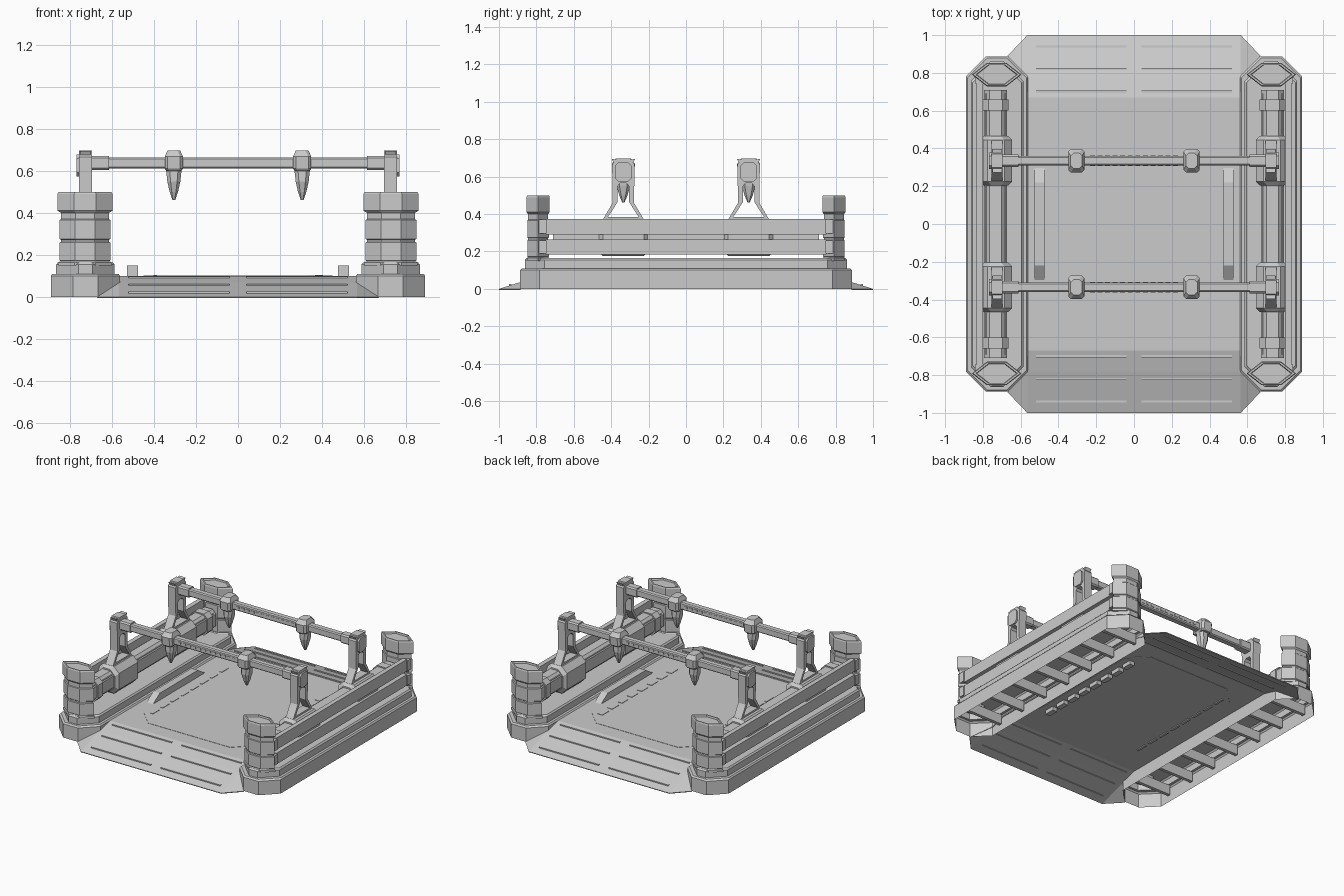
import bpy, bmesh
from mathutils import Vector

if "Cube" in bpy.data.objects:
    bpy.data.objects.remove(bpy.data.objects["Cube"])


def make(name, verts, faces, mx=False, my=False):
    me = bpy.data.meshes.new(name)
    me.from_pydata(verts, [], faces)
    bm = bmesh.new()
    bm.from_mesh(me)
    bmesh.ops.recalc_face_normals(bm, faces=bm.faces)
    bm.to_mesh(me)
    bm.free()
    ob = bpy.data.objects.new(name, me)
    bpy.context.collection.objects.link(ob)
    if mx or my:
        m = ob.modifiers.new("mirror", "MIRROR")
        m.use_axis = (mx, my, False)
        m.use_mirror_merge = False
    return ob


def loft(name, rings, bottom=True, top=True, **kw):
    n = len(rings[0])
    verts = [v for r in rings for v in r]
    faces = [(i * n + j, i * n + (j + 1) % n, (i + 1) * n + (j + 1) % n, (i + 1) * n + j)
             for i in range(len(rings) - 1) for j in range(n)]
    if bottom:
        faces.append(tuple(range(n)))
    if top:
        faces.append(tuple(range((len(rings) - 1) * n, len(rings) * n)))
    return make(name, verts, faces, **kw)


def oct2(a, b, c, ca=0, cb=0):
    """Chamfered rectangle outline, half sizes a and b, chamfer c."""
    p = [(a, b - c), (a - c, b), (c - a, b), (-a, b - c),
         (-a, c - b), (c - a, -b), (a - c, -b), (a, c - b)]
    return [(ca + u, cb + v) for u, v in p]


def box(name, x0, x1, y0, y1, z0, z1, **kw):
    r = [(x0, y0), (x1, y0), (x1, y1), (x0, y1)]
    return loft(name, [[(x, y, z) for x, y in r] for z in (z0, z1)], **kw)


def bar_x(name, x0, x1, y, z, hy, hz, c, **kw):
    return loft(name, [[(x, u, v) for u, v in oct2(hy, hz, c, y, z)] for x in (x0, x1)], **kw)


def bar_y(name, y0, y1, x, z, hx, hz, c, **kw):
    return loft(name, [[(u, y, v) for u, v in oct2(hx, hz, c, x, z)] for y in (y0, y1)], **kw)


BOTH = dict(mx=True, my=True)
CX = 0.727   # centre line of the side walls
AY = 0.335   # gantry position

# Deck sheet with sloped entry ramps and folded corners
rows = [(-1, 0), (-.78, .07), (-.67, .1), (.67, .1), (.78, .07), (1, 0)]
verts = [(s * .565, y, z) for y, z in rows for s in (-1, 1)]
faces = [(2 * i, 2 * i + 1, 2 * i + 3, 2 * i + 2) for i in range(5)]
for s in (-1, 1):
    for e, a in ((-1, 0), (1, 10)):
        k = 0 if s < 0 else 1
        b = 2 if e < 0 else 8
        verts.append((s * .67, e * .89, 0))
        faces.append((a + k, len(verts) - 1, b + k))
deck = make("deck", verts, faces)
if deck.data.polygons[2].normal.z < 0:
    deck.data.flip_normals()
sol = deck.modifiers.new("thickness", "SOLIDIFY")
sol.thickness = 0.006
sol.offset = -1

# Inset floor plate, ramp treads, slots and low guide rails
loft("floor_plate", [[(x, y, z) for x, y in oct2(.45, .56, .12)] for z in (.092, .102)])
for y, z in ((-.70, .092), (-.82, .057), (-.94, .019)):
    box("ramp_tread", .04, .52, y - .006, y + .006, z - .008, z + .006, **BOTH)
for i in range(8):
    y = -.39 + i * .113
    box("floor_vent", .365, .403, y - .038, y + .038, .065, .105)
    box("floor_slot", -.402, -.384, y - .038, y + .038, .085, .105)
rail = [(-.30, .098), (.30, .098), (.22, .15), (-.22, .15)]
loft("guide_rail", [[(x, y, z) for y, z in rail] for x in (.475, .527)], mx=True)

# Stepped wall base, hollow underneath
steps = [(.165, .887, 0), (.165, .887, .10), (.157, .878, .11), (.139, .862, .11),
         (.139, .862, .155), (.130, .853, .165)]
loft("wall_base", [[(x, y, z) for x, y in oct2(a, b, .105, .725, 0)] for a, b, z in steps],
     bottom=False, mx=True)
for i in range(7):
    y = -.69 + i * .23
    box("base_rib", .57, .88, y - .012, y + .012, .04, .11, mx=True)

# Outer planks with end clamps
for z0, z1 in ((.185, .265), (.29, .375)):
    box("wall_plank", .80, .833, -.75, .75, z0, z1, mx=True)
    box("plank_clamp", .785, .842, .745, .785, z0 + .005, z1 - .005, **BOTH)

# Inner tube, its side strips and gantry mounts
bar_y("wall_tube", -.71, .71, CX + .006, .275, .06, .07, .028, mx=True)
for x in (.687, .779):
    box("tube_strip", x - .008, x + .008, -.69, .69, .30, .328, mx=True)
mount = [(.205, .066, .08), (.225, .085, .098), (.445, .085, .098), (.465, .066, .08)]
loft("gantry_mount", [[(u, y, v) for u, v in oct2(a, b, .04, CX + .003, .275)]
                      for y, a, b in mount], **BOTH)
bar_y("tube_collar", .60, .66, CX + .006, .275, .068, .078, .03, **BOTH)

# Segmented hexagonal corner pillars with a recessed cap
hexa = [(.131, 0), (.052, .062), (-.052, .062), (-.131, 0), (-.052, -.062), (.052, -.062)]
prof = [(.15, .97), (.165, .97)]
for z0, z1 in ((.17, .262), (.272, .37)):
    prof += [(z0, .87), (z0 + .004, .93), (z1 - .004, .93), (z1, .87)]
prof += [(.40, .87), (.41, 1), (.49, 1), (.5, .95), (.5, .84), (.488, .8)]
loft("corner_pillar", [[(CX + x * s, .791 + y * s, z) for x, y in hexa] for z, s in prof], **BOTH)

# Gantry legs: forked profile below, solid head above
half = [(.11, .37), (.057, .46), (.06, .665), (.036, .697)]
inner = [(.082, .385), (.03, .465), (.03, .55), (.018, .565)]
out = [(u, v) for u, v in half] + [(-u, v) for u, v in reversed(half)]
inn = [(u, v) for u, v in inner] + [(-u, v) for u, v in reversed(inner)]
rings = [[(x, AY + u, v) for u, v in p] for p, x in
         ((out, .695), (out, .755), (inn, .755), (inn, .695), (out, .695))]
loft("gantry_leg", rings, bottom=False, top=False, **BOTH)
for s in (-1, 1):
    ear = [(s * .03, .69), (s * .062, .695), (s * .05, .67)]
    loft("leg_ear", [[(x, AY + u, v) for u, v in ear] for x in (.70, .75)], **BOTH)
bar_x("leg_hub", .74, .767, AY, .625, .043, .052, .018, **BOTH)

# Cross beams and end collars
bar_x("cross_beam", -.70, .70, AY, .637, .024, .026, .007, my=True)
bar_x("beam_collar", .612, .70, AY, .637, .032, .033, .009, **BOTH)
for i in range(12):
    x = -.22 + i * .04
    box("beam_slot", x - .013, x + .013, AY - .027, AY + .027, .63, .645, my=True)

# Tool heads with tapered tips
head = [(.60, .036, .05), (.61, .043, .058), (.668, .043, .062), (.697, .030, .04)]
loft("tool_head", [[(x, y, z) for x, y in oct2(a, b, .014, .305, AY)] for z, a, b in head], **BOTH)
tip = [(.605, .037, .034), (.55, .031, .036), (.50, .02, .022), (.462, .007, .006)]
loft("tool_tip", [[(x, y, z) for x, y in oct2(a, b, min(a, b) * .5, .305, AY)]
                  for z, a, b in tip], **BOTH)
